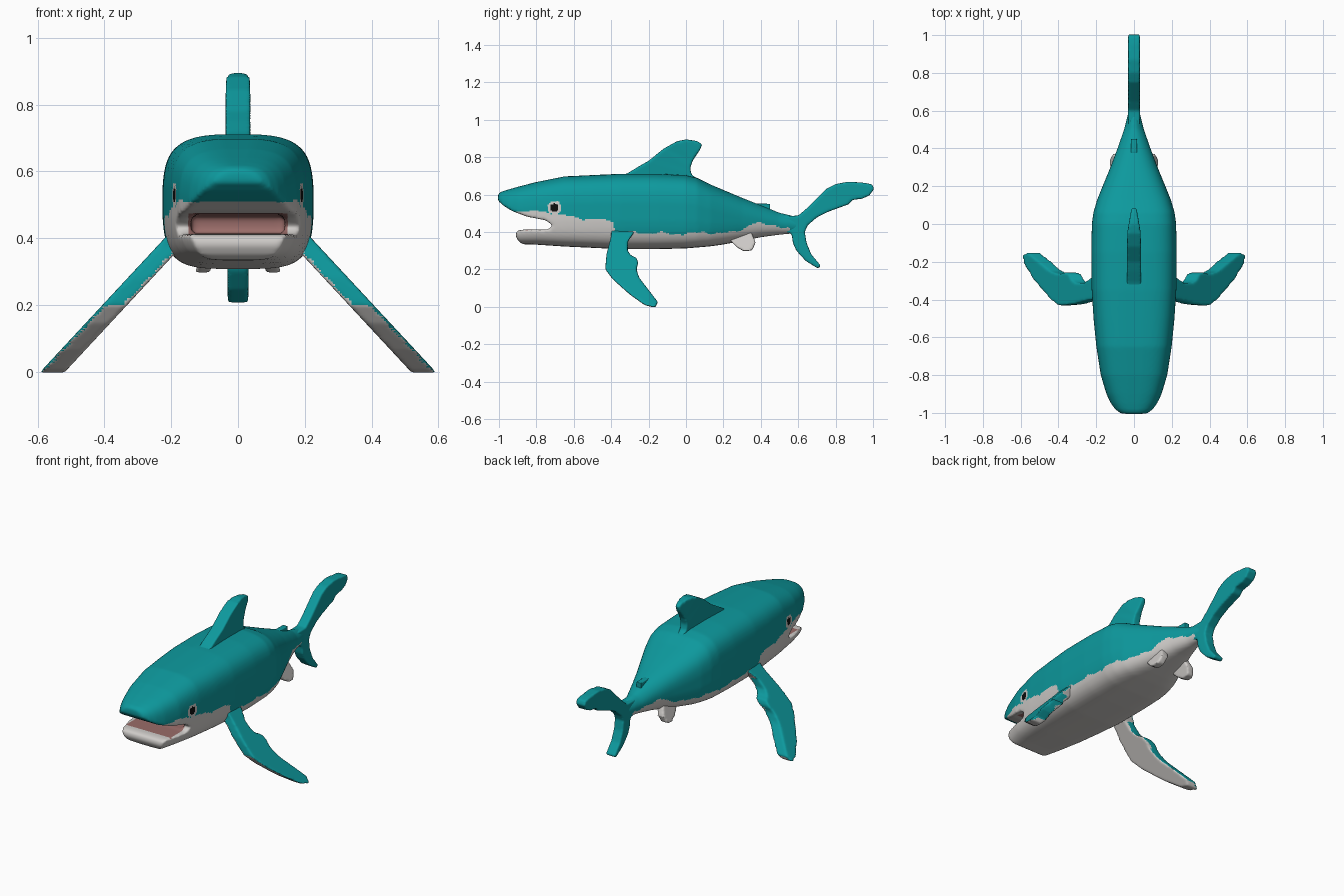
import bpy, bmesh, math

if "Cube" in bpy.data.objects:
    bpy.data.objects.remove(bpy.data.objects["Cube"])


def material(name, rgb):
    m = bpy.data.materials.new(name)
    m.diffuse_color = (*rgb, 1)
    m.use_nodes = True
    m.node_tree.nodes["Principled BSDF"].inputs["Base Color"].default_value = m.diffuse_color
    return m


TEAL, GREY, PINK, BLACK = range(4)
MATS = [material("teal skin", (0.004, 0.32, 0.34)),
        material("pale grey belly", (0.62, 0.60, 0.58)),
        material("mouth pink", (0.32, 0.15, 0.14)),
        material("pupil black", (0.004, 0.004, 0.004))]


def lerp_table(table, y):
    for (a, u), (b, v) in zip(table, table[1:]):
        if y <= b:
            return u + (v - u) * max(0, (y - a) / (b - a))
    return table[-1][1]


def to_object(name, bm):
    bmesh.ops.recalc_face_normals(bm, faces=bm.faces[:])
    me = bpy.data.meshes.new(name)
    bm.to_mesh(me)
    bm.free()
    ob = bpy.data.objects.new(name, me)
    bpy.context.collection.objects.link(ob)
    return ob


def slab(name, outline, half, warp=None):
    """Side-view (y, z) outline given thickness along x, optionally warped."""
    bm = bmesh.new()
    f = bm.faces.new([bm.verts.new((-half, y, z)) for y, z in outline])
    ext = bmesh.ops.extrude_face_region(bm, geom=[f])["geom"]
    for v in ext:
        if isinstance(v, bmesh.types.BMVert):
            v.co.x = half
    if warp:
        bmesh.ops.triangulate(bm, faces=bm.faces[:])
        for v in bm.verts:
            v.co.x = warp(*v.co)
    return to_object(name, bm)


def finish(ob, rule, voxel=0.008, smooth=7):
    """Round the part off, bake its modifiers and colour its faces by rule."""
    r = ob.modifiers.new("round", 'REMESH')
    r.mode, r.voxel_size = 'VOXEL', voxel
    s = ob.modifiers.new("smooth", 'SMOOTH')
    s.factor, s.iterations = 0.5, smooth
    dg = bpy.context.evaluated_depsgraph_get()
    me = bpy.data.meshes.new_from_object(ob.evaluated_get(dg))
    ob.modifiers.clear()
    ob.data = me
    me.materials.clear()
    for m in MATS:
        me.materials.append(m)
    for p in me.polygons:
        p.use_smooth = True
        p.material_index = rule(p.center, p.normal)


# Body: boxy oval sections (y, top, bottom, half width)
STATIONS = [
    (-1.005, .605, .50, .07), (-.985, .617, .42, .10), (-.95, .628, .36, .125),
    (-.90, .642, .335, .148), (-.80, .668, .332, .178), (-.65, .698, .322, .202),
    (-.50, .705, .315, .217), (-.35, .712, .308, .227), (-.15, .712, .308, .229),
    (0, .705, .312, .226), (.06, .69, .317, .218), (.13, .655, .323, .197),
    (.20, .625, .333, .168), (.30, .583, .352, .126), (.40, .543, .372, .088),
    (.50, .503, .385, .053), (.58, .485, .392, .033), (.63, .48, .40, .026)]
SEG = 56
bm = bmesh.new()
rings = []
for y, top, bot, w in STATIONS:
    n = 4.2 if y < .1 else 4.2 - 1.9 * min(1, (y - .1) / .4)
    ring = []
    for i in range(SEG):
        t = 2 * math.pi * (i + .5) / SEG
        c, s = math.cos(t), math.sin(t)
        x = math.copysign(abs(c) ** (2 / n), c)
        z = math.copysign(abs(s) ** (2 / n), s)
        ring.append(bm.verts.new((x * w * (1 - .05 * abs(z)), y,
                                  (top + bot) / 2 + z * (top - bot) / 2 - .015 * x * x * max(0, z))))
    rings.append(ring)
for a, b in zip(rings, rings[1:]):
    for i in range(SEG):
        j = (i + 1) % SEG
        bm.faces.new((a[i], a[j], b[j], b[i]))
bm.faces.new(rings[0])
bm.faces.new(rings[-1])
body = to_object("body", bm)

# Mouth gap and inner mouth pocket
gap = slab("mouth_cutter", [
    (-1.1, .57), (-1.0, .563), (-.975, .54), (-.93, .512), (-.85, .482), (-.75, .462),
    (-.71, .435), (-.74, .412), (-.88, .412), (-.905, .405), (-.912, .38),
    (-.895, .35), (-.86, .325), (-.86, .25), (-1.1, .25)], .4)
pocket = slab("mouth_pocket_cutter", [(-.83, .475), (-.83, .415), (-.6, .415), (-.6, .465)], .14)
for cutter in (gap, pocket):
    cutter.hide_render = True
    b = body.modifiers.new("cut", 'BOOLEAN')
    b.operation, b.object, b.solver = 'DIFFERENCE', cutter, 'EXACT'

# Height of the teal / grey border along the body
BORDER = [(-1, .515), (-.77, .51), (-.65, .485), (-.5, .465), (-.39, .46), (-.38, .40),
          (-.2, .395), (0, .39), (.1, .40), (.2, .39), (.3, .415), (.36, .445),
          (.46, .44), (.55, .415), (.575, .38), (.58, .2)]


def body_rule(c, n):
    if abs(c.x) < .15 and .405 < c.z < .475 and -.855 < c.y < -.58:
        return PINK
    eye = math.hypot(c.y + .703, c.z - .53)
    if abs(c.x) > .15 and eye < .038:
        return BLACK if eye < .023 else GREY
    wave = .005 * math.sin(c.y * 37) + .003 * math.sin(c.y * 83)
    return TEAL if c.z > lerp_table(BORDER, c.y) + wave else GREY


finish(body, body_rule)
for cutter in (gap, pocket):
    bpy.data.objects.remove(cutter)


def teal(c, n):
    return TEAL


# Dorsal fin, thinner towards the back
dorsal = slab("dorsal_fin", [
    (-.40, .68), (-.31, .715), (-.25, .752), (-.20, .78), (-.12, .845), (-.05, .884), (0, .895),
    (.06, .886), (.087, .868), (.075, .84), (.035, .78), (.022, .74), (.03, .705),
    (.08, .675), (.08, .62), (-.40, .62)], .038,
    lambda x, y, z: x * (1 if y < -.06 else 1 - 4.5 * (y + .06)))
finish(dorsal, teal, .007, 5)

# Small second dorsal fin
small = slab("rear_dorsal_fin", [(.34, .54), (.38, .553), (.45, .55), (.45, .515), (.48, .49), (.34, .49)], .016)
finish(small, teal, .005, 3)

# Tail fin with long upper lobe and short lower lobe
tail = slab("tail_fin", [
    (.5, .485), (.6, .487), (.65, .53), (.7, .58), (.75, .63), (.8, .656), (.87, .669),
    (.95, .663), (.995, .655), (1.006, .63), (.98, .595), (.94, .577), (.89, .572),
    (.87, .548), (.82, .53), (.76, .508), (.70, .478), (.65, .435), (.635, .40),
    (.645, .34), (.67, .28), (.722, .218), (.705, .205), (.64, .245), (.59, .30),
    (.572, .34), (.565, .39), (.5, .41)], .031)
finish(tail, teal, .007, 5)

# Paired fins: upright outlines leaned outward
PECTORAL = [
    (-.40, .46), (-.40, .38), (-.425, .28), (-.432, .20), (-.39, .145), (-.30, .065),
    (-.22, .008), (-.165, -.005), (-.15, .025), (-.20, .09), (-.25, .155), (-.265, .20),
    (-.255, .235), (-.265, .262), (-.295, .275), (-.312, .30), (-.31, .35), (-.275, .40), (-.27, .46)]
PELVIC = [(.20, .42), (.22, .37), (.27, .32), (.31, .296), (.355, .302), (.372, .345), (.34, .42)]
for side, tag in ((-1, "left"), (1, "right")):
    fin = slab(tag + "_pectoral_fin", PECTORAL, .037,
               lambda x, y, z: side * (x + .22 + (.36 - z) * .93))
    finish(fin, lambda c, n: TEAL if side * n.x * .73 + n.z * .68 > -.2 else GREY, .007, 6)
    pelvic = slab(tag + "_pelvic_fin", PELVIC, .022,
                  lambda x, y, z: side * (x + .085 + (.36 - z) * .35))
    finish(pelvic, lambda c, n: GREY, .007, 5)
